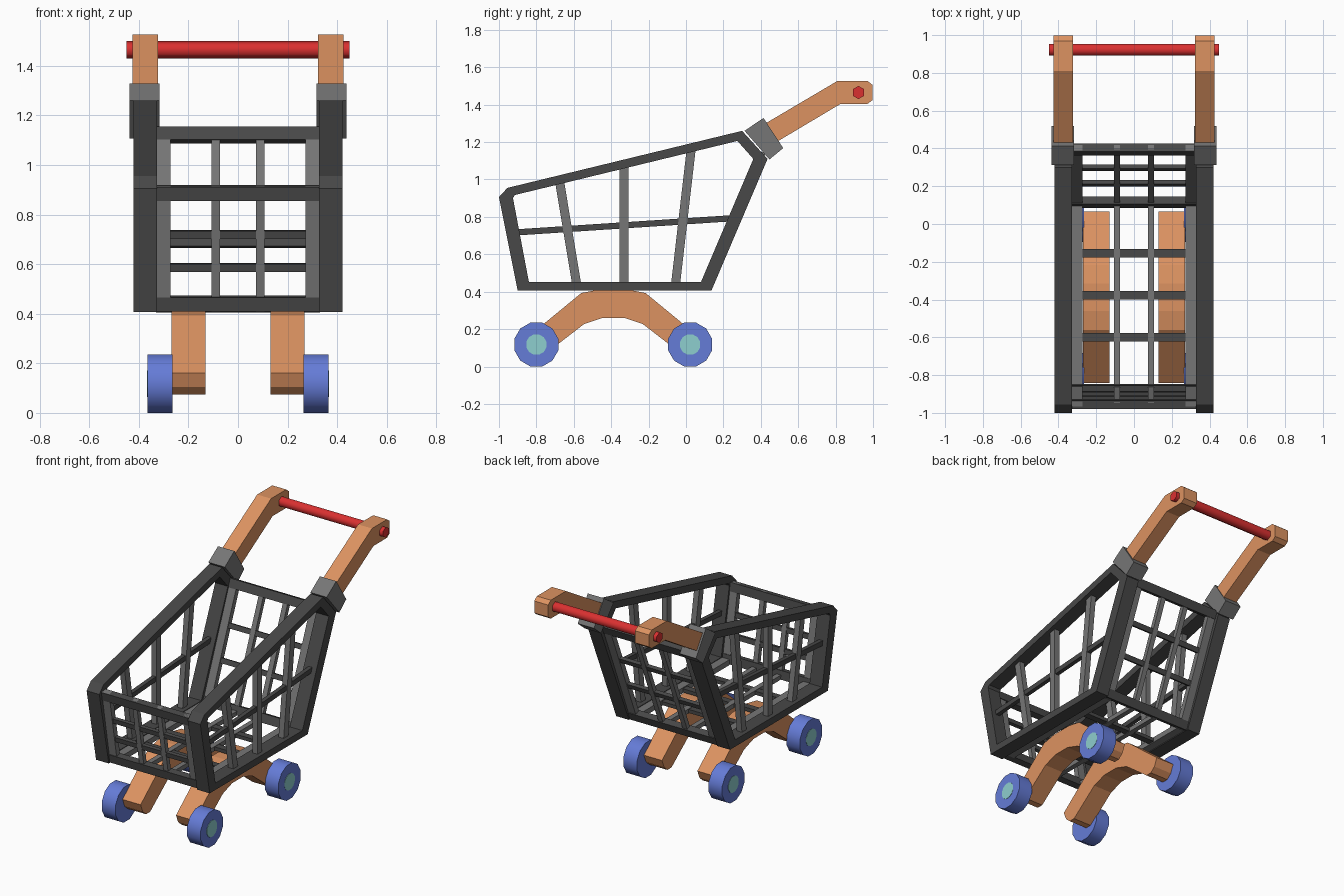
import bpy, bmesh, math
from mathutils import Vector

if "Cube" in bpy.data.objects:
    bpy.data.objects.remove(bpy.data.objects["Cube"])


def mat(name, r, g, b):
    m = bpy.data.materials.new(name)
    m.diffuse_color = (r, g, b, 1)
    m.use_nodes = True
    m.node_tree.nodes["Principled BSDF"].inputs["Base Color"].default_value = m.diffuse_color
    return m


DARK = mat("dark_grey", 0.065, 0.065, 0.065)
GREY = mat("mid_grey", 0.18, 0.18, 0.18)
WOOD = mat("orange", 0.72, 0.29, 0.12)
BLUE = mat("blue", 0.13, 0.2, 0.68)
TEAL = mat("teal", 0.27, 0.62, 0.62)
RED = mat("red", 0.7, 0.03, 0.03)


def finish(name, bm, material, mirror):
    bmesh.ops.recalc_face_normals(bm, faces=bm.faces)
    me = bpy.data.meshes.new(name)
    bm.to_mesh(me)
    bm.free()
    me.materials.append(material)
    ob = bpy.data.objects.new(name, me)
    bpy.context.collection.objects.link(ob)
    if mirror:
        ob.modifiers.new("Mirror", 'MIRROR')
    return ob


def prism(name, pts, x0, x1, material, mirror=True):
    """Extrude a (y, z) profile from x0 to x1."""
    bm = bmesh.new()
    a = [bm.verts.new((x0, y, z)) for y, z in pts]
    b = [bm.verts.new((x1, y, z)) for y, z in pts]
    bm.faces.new(a)
    bm.faces.new(b)
    n = len(pts)
    for i in range(n):
        j = (i + 1) % n
        bm.faces.new((a[i], a[j], b[j], b[i]))
    return finish(name, bm, material, mirror)


def ring(name, outer, inner, x0, x1, material):
    """Closed frame between two (y, z) loops."""
    bm = bmesh.new()
    loops = [[bm.verts.new((x, y, z)) for y, z in pts]
             for x, pts in ((x0, outer), (x1, outer), (x1, inner), (x0, inner))]
    n = len(outer)
    for k in range(4):
        p, q = loops[k], loops[(k + 1) % 4]
        for i in range(n):
            j = (i + 1) % n
            bm.faces.new((p[i], p[j], q[j], q[i]))
    return finish(name, bm, material, True)


def beam(name, p, q, thick, x0, x1, material, mirror=True):
    """Box along p-q in the side plane, spanning x0 to x1."""
    p, q = Vector(p), Vector(q)
    d = (q - p).normalized()
    n = Vector((-d.y, d.x)) * thick / 2
    return prism(name, [p - n, q - n, q + n, p + n], x0, x1, material, mirror)


def disc(name, r, n, x0, x1, y, z, material, mirror=True, phase=0.5):
    pts = [(y + r * math.cos(2 * math.pi * (i + phase) / n),
            z + r * math.sin(2 * math.pi * (i + phase) / n)) for i in range(n)]
    return prism(name, pts, x0, x1, material, mirror)


def smooth(ob, angle):
    bpy.ops.object.select_all(action='DESELECT')
    ob.select_set(True)
    bpy.context.view_layer.objects.active = ob
    bpy.ops.object.shade_smooth_by_angle(angle=math.radians(angle))


def panel(name, a, b, fractions, bar_w, rails):
    """Basket wall: edge strips, slats, cross bars and end rails."""
    a, b = Vector(a), Vector(b)
    d = (b - a).normalized()
    beam(name + "_edge_strip", a, b, 0.036, 0.272, 0.33, GREY)
    beam(name + "_slat", a, b, 0.03, 0.073, 0.107, GREY)
    for i, f in enumerate(fractions):
        c = a.lerp(b, f)
        beam(f"{name}_cross_bar_{i}", c - d * bar_w / 2, c + d * bar_w / 2,
             0.024, -0.28, 0.28, DARK, False)
    if rails:
        beam(name + "_bottom_rail", a, a + d * 0.057, 0.044, -0.33, 0.33, DARK, False)
        beam(name + "_top_rail", b - d * 0.057, b, 0.044, -0.33, 0.33, DARK, False)


# basket side frames
ring("side_frame",
     [(-.9, .406), (.136, .406), (.436, 1.11), (.30, 1.26), (-.955, .955), (-1, .906)],
     [(-.84, .452), (.08, .452), (.36, 1.11), (.275, 1.206), (-.915, .917), (-.925, .9)],
     0.327, 0.421, DARK)

# side slats and rail
for i, (p, q) in enumerate((((-.583, .43), (-.676, .99)),
                            ((-.331, .43), (-.331, 1.08)),
                            ((-.057, .43), (.028, 1.165)))):
    beam(f"side_slat_{i}", p, q, 0.048, 0.355, 0.393, GREY)
beam("side_rail", (-.91, .717), (.25, .793), 0.033, 0.36, 0.388, DARK)

# front, back and floor grids
panel("front", (-.868, .413), (-.957, .915), (0.345, 0.61), 0.033, True)
panel("back", (.105, .413), (.405, 1.148), (0.37, 0.645), 0.033, True)
panel("floor", (-.85, .43), (.10, .43), (0.263, 0.498, 0.732), 0.045, False)

# handle sockets, arms and bar
prism("handle_socket", [(.414, 1.329), (.52, 1.168), (.446, 1.107), (.313, 1.26)],
      0.317, 0.438, GREY)
prism("handle_arm", [(.40, 1.285), (.81, 1.527), (.97, 1.527), (.998, 1.505),
                     (.998, 1.425), (.97, 1.404), (.826, 1.404), (.46, 1.186)],
      0.322, 0.425, WOOD)
smooth(disc("handle_bar", 0.035, 6, -0.45, 0.45, 0.922, 1.465, RED, False), 61)

# arched legs
MID = -0.388
half = [(-.46, .412), (-.56, .393), (-.69, .286), (-.843, .16), (-.82, .105),
        (-.785, .075), (-.742, .075), (-.545, .227), (-.446, .26)]
prism("arched_leg", half + [(2 * MID - y, z) for y, z in reversed(half)],
      0.131, 0.269, WOOD)

# wheels and hubs
for side, y in (("front", -0.80), ("back", 0.022)):
    smooth(disc(side + "_wheel", 0.1215, 12, 0.265, 0.366, y, 0.1175, BLUE), 35)
    disc(side + "_hub", 0.056, 12, 0.30, 0.368, y, 0.1175, TEAL)
